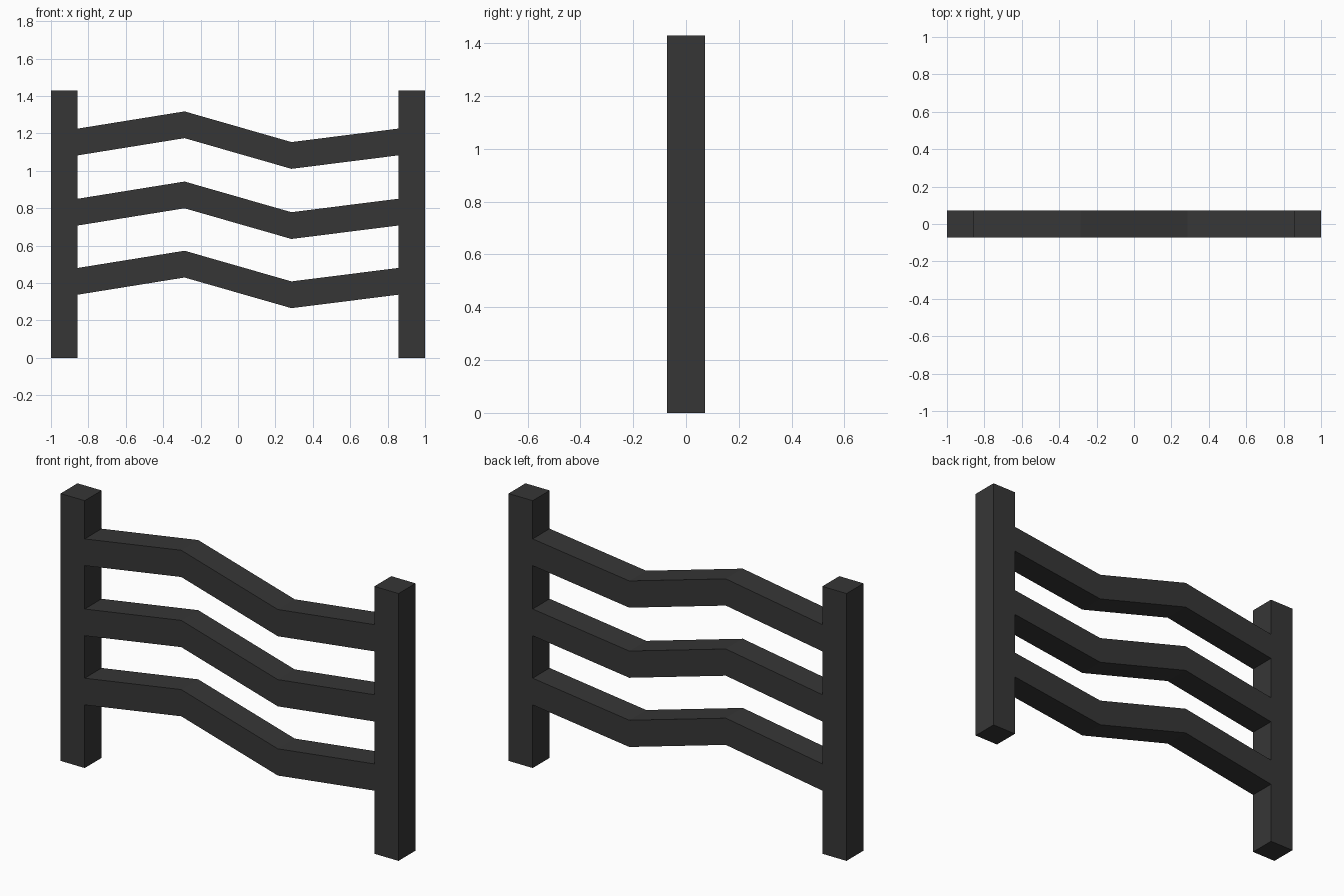
import bpy
import bmesh

cube = bpy.data.objects.get("Cube")
if cube:
    bpy.data.objects.remove(cube, do_unlink=True)

HALF = 0.0715          # half of the square bar thickness
HEIGHT = 1.43
INNER = 1 - 2 * HALF   # inner face of each post

iron = bpy.data.materials.new("charcoal")
iron.use_nodes = True
COLOUR = (0.037, 0.037, 0.037, 1)
iron.diffuse_color = COLOUR
iron.node_tree.nodes["Principled BSDF"].inputs["Base Color"].default_value = COLOUR


def extruded_profile(name, outline):
    """Extrude a closed front outline (x, z) through the bar depth."""
    bm = bmesh.new()
    face = bm.faces.new([bm.verts.new((x, -HALF, z)) for x, z in outline])
    result = bmesh.ops.extrude_face_region(bm, geom=[face])
    moved = [v for v in result["geom"] if isinstance(v, bmesh.types.BMVert)]
    bmesh.ops.translate(bm, verts=moved, vec=(0, 2 * HALF, 0))
    bmesh.ops.recalc_face_normals(bm, faces=bm.faces)
    mesh = bpy.data.meshes.new(name)
    bm.to_mesh(mesh)
    bm.free()
    mesh.materials.append(iron)
    obj = bpy.data.objects.new(name, mesh)
    bpy.context.collection.objects.link(obj)
    return obj


# Upright posts
for side, s in (("left", 1), ("right", -1)):
    extruded_profile(side + "_post", [(s * INNER, 0), (s, 0), (s, HEIGHT), (s * INNER, HEIGHT)])

# Zigzag rails: centre line bends up, then down, between the posts
BEND = INNER / 3
path = [(-INNER, 0), (-BEND, 0.092), (BEND, -0.072), (INNER, 0)]
for name, z in (("lower_rail", 0.409), ("middle_rail", 0.779), ("upper_rail", 1.154)):
    bottom = [(x, z + dz - HALF) for x, dz in path]
    top = [(x, z + dz + HALF) for x, dz in reversed(path)]
    extruded_profile(name, bottom + top)
